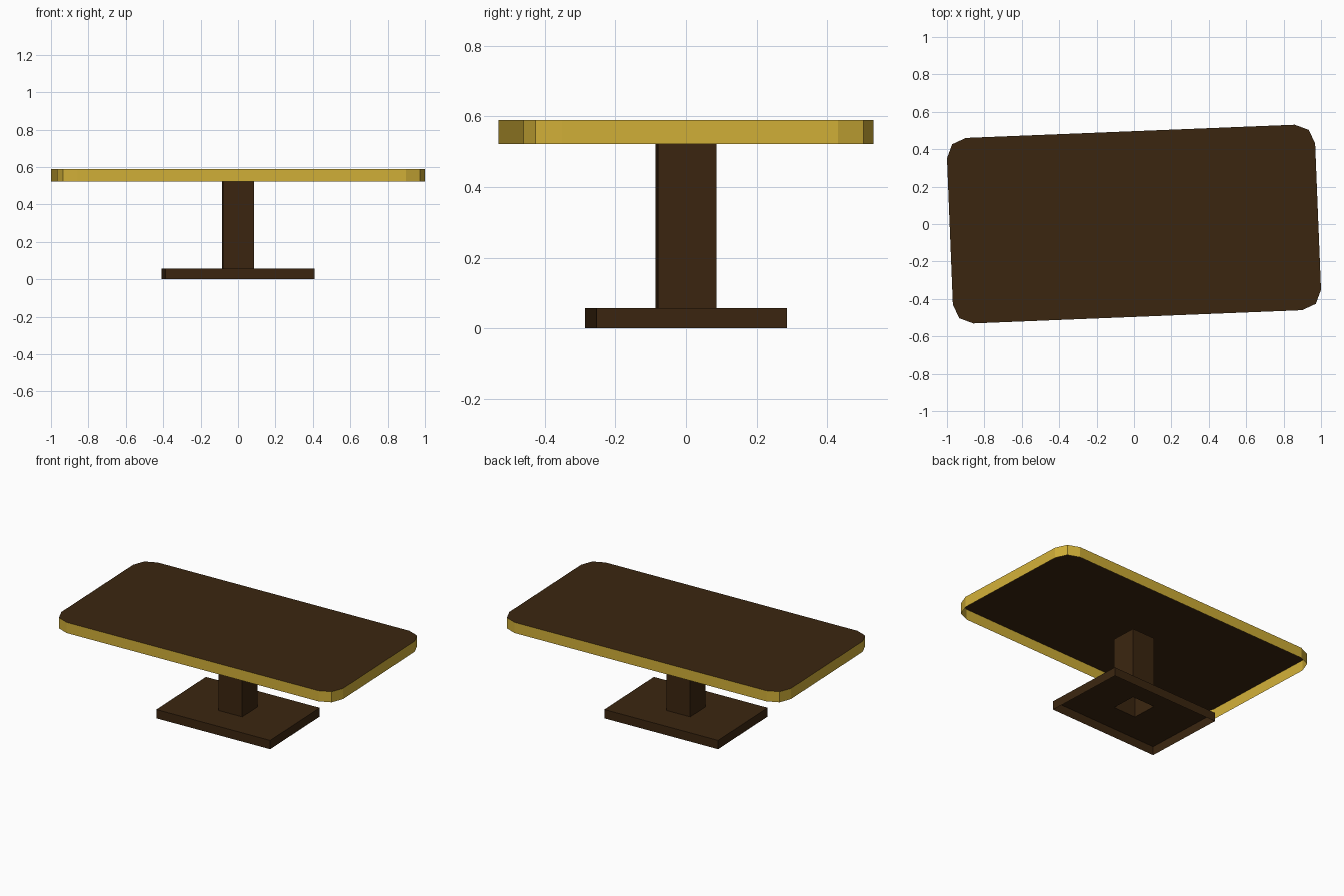
import bpy, bmesh, math

if "Cube" in bpy.data.objects:
    bpy.data.objects.remove(bpy.data.objects["Cube"])

TURN = math.radians(2.3)  # whole table is turned slightly about z


def material(name, color):
    m = bpy.data.materials.new(name)
    m.diffuse_color = (*color, 1)
    m.use_nodes = True
    m.node_tree.nodes["Principled BSDF"].inputs["Base Color"].default_value = m.diffuse_color
    return m


wood = material("dark wood", (0.044, 0.019, 0.005))
gold = material("gold", (0.64, 0.43, 0.039))


def rounded_rect(hx, hy, r=0.0, seg=2):
    """Counter-clockwise outline, with r = 0 giving plain corners."""
    pts = []
    for i, (sx, sy) in enumerate([(1, 1), (-1, 1), (-1, -1), (1, -1)]):
        for k in range(seg + 1 if r else 1):
            a = math.pi / 2 * (i + k / seg)
            pts.append((sx * (hx - r) + r * math.cos(a), sy * (hy - r) + r * math.sin(a)))
    return pts


def shell(name, outline, z0, z1, mat, cap_mat=None, hole=None, cap=True):
    """Thin walls open at the bottom, with an optional top that may have a hole."""
    bm = bmesh.new()
    low = [bm.verts.new((x, y, z0)) for x, y in outline]
    top = [bm.verts.new((x, y, z1)) for x, y in outline]
    n = len(outline)
    for i in range(n):
        j = (i + 1) % n
        bm.faces.new((low[i], low[j], top[j], top[i]))
    if cap and hole:
        inner = [bm.verts.new((x, y, z1)) for x, y in hole]
        for i in range(n):
            j = (i + 1) % n
            bm.faces.new((top[i], top[j], inner[j], inner[i]))
    elif cap:
        bm.faces.new(top).material_index = 1 if cap_mat else 0
    me = bpy.data.meshes.new(name)
    bm.to_mesh(me)
    bm.free()
    me.materials.append(mat)
    if cap_mat:
        me.materials.append(cap_mat)
    ob = bpy.data.objects.new(name, me)
    ob.rotation_euler.z = TURN
    bpy.context.collection.objects.link(ob)


column = rounded_rect(0.083, 0.083)
# foot plate, open below, with a hole under the hollow column
shell("base_plate", rounded_rect(0.398, 0.27), 0, 0.057, wood, hole=column)
# hollow pedestal
shell("column", column, 0.057, 0.521, wood, cap=False)
# table top: gold rim around a dark wood surface
shell("table_top", rounded_rect(0.985, 0.496, 0.105), 0.521, 0.59, gold, cap_mat=wood)
